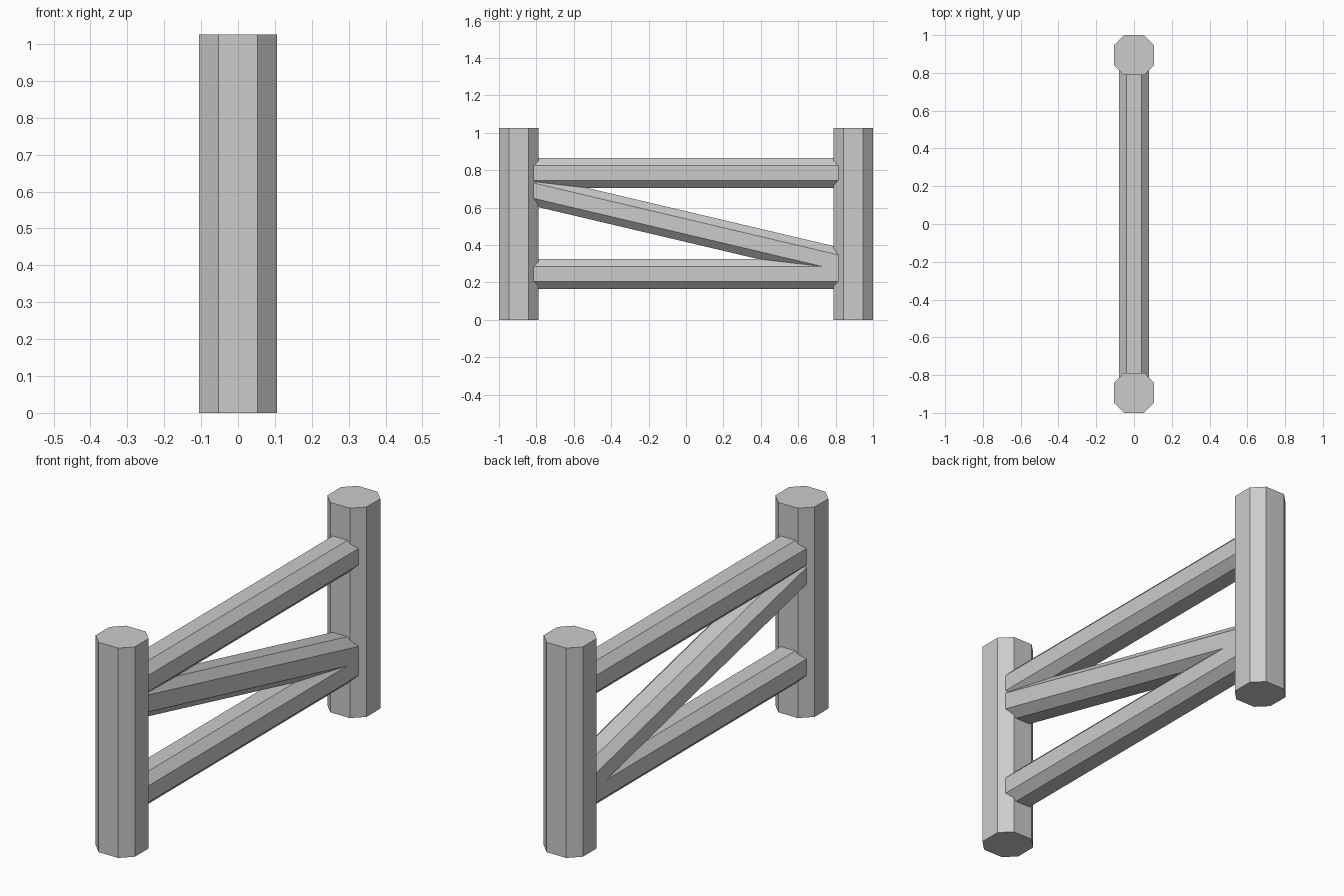
import bpy, bmesh, math
from mathutils import Matrix

if "Cube" in bpy.data.objects:
    bpy.data.objects.remove(bpy.data.objects["Cube"])


def beam(name, half, length, matrix):
    """Eight-sided beam along local z, centred on its origin."""
    c = half / 2
    profile = [(half, -c), (half, c), (c, half), (-c, half),
               (-half, c), (-half, -c), (-c, -half), (c, -half)]
    bm = bmesh.new()
    face = bm.faces.new([bm.verts.new((x, y, -length / 2)) for x, y in profile])
    ext = bmesh.ops.extrude_face_region(bm, geom=[face], use_keep_orig=True)
    top = [v for v in ext["geom"] if isinstance(v, bmesh.types.BMVert)]
    bmesh.ops.translate(bm, verts=top, vec=(0, 0, length))
    bmesh.ops.recalc_face_normals(bm, faces=bm.faces)
    bm.transform(matrix)
    mesh = bpy.data.meshes.new(name)
    bm.to_mesh(mesh)
    bm.free()
    obj = bpy.data.objects.new(name, mesh)
    bpy.context.collection.objects.link(obj)


POST_Y, POST_H = 0.894, 1.025
lay_along_y = Matrix.Rotation(-math.pi / 2, 4, 'X')

# Upright posts
for name, y in (("front_post", -POST_Y), ("back_post", POST_Y)):
    beam(name, 0.106, POST_H, Matrix.Translation((0, y, POST_H / 2)))

# Horizontal rails, running into the posts
for name, z in (("lower_rail", 0.245), ("upper_rail", 0.785)):
    beam(name, 0.08, 2 * POST_Y, Matrix.Translation((0, 0, z)) @ lay_along_y)

# Diagonal brace, falling towards the back
tilt = math.atan(0.236)
beam("diagonal_brace", 0.08, 2 * POST_Y / math.cos(tilt),
     Matrix.Translation((0, 0, 0.498)) @ Matrix.Rotation(-tilt, 4, 'X') @ lay_along_y)
